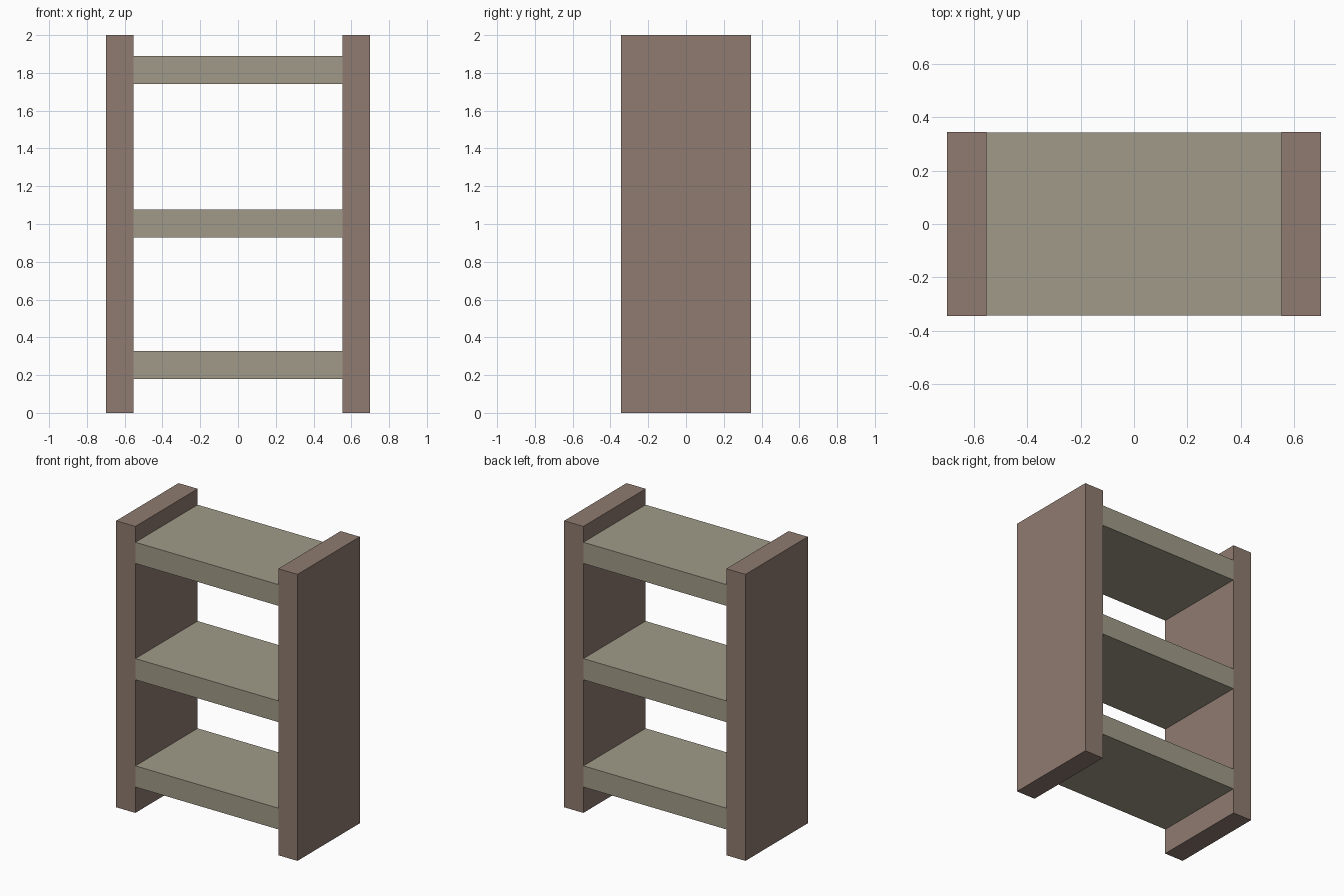
import bpy

if "Cube" in bpy.data.objects:
    bpy.data.objects.remove(bpy.data.objects["Cube"])


def material(name, rgb):
    m = bpy.data.materials.new(name)
    m.diffuse_color = (*rgb, 1.0)
    m.use_nodes = True
    m.node_tree.nodes["Principled BSDF"].inputs["Base Color"].default_value = m.diffuse_color
    return m


def box(name, lo, hi, mat):
    """Axis-aligned box between two corners."""
    centre = [(a + b) / 2 for a, b in zip(lo, hi)]
    bpy.ops.mesh.primitive_cube_add(size=1, location=centre)
    ob = bpy.context.object
    ob.name = name
    ob.scale = [b - a for a, b in zip(lo, hi)]
    bpy.ops.object.transform_apply(location=False, rotation=False, scale=True)
    ob.data.materials.append(mat)
    return ob


brown = material("brown wood", (0.275, 0.198, 0.162))
beige = material("grey beige wood", (0.351, 0.323, 0.246))

DEPTH = 0.344          # half depth
OUTER, INNER = 0.70, 0.552

# Upright side panels
for side, x0, x1 in (("left", -OUTER, -INNER), ("right", INNER, OUTER)):
    box(f"{side}_side_panel", (x0, -DEPTH, 0), (x1, DEPTH, 2), brown)

# Shelves, set halfway into the panels and a hair shallower than them
END, SHELF_DEPTH, THICK = 0.625, DEPTH - 0.001, 0.148
for label, z in (("bottom", 0.18), ("middle", 0.929), ("top", 1.741)):
    box(f"{label}_shelf", (-END, -SHELF_DEPTH, z),
        (END, SHELF_DEPTH, z + THICK), beige)
